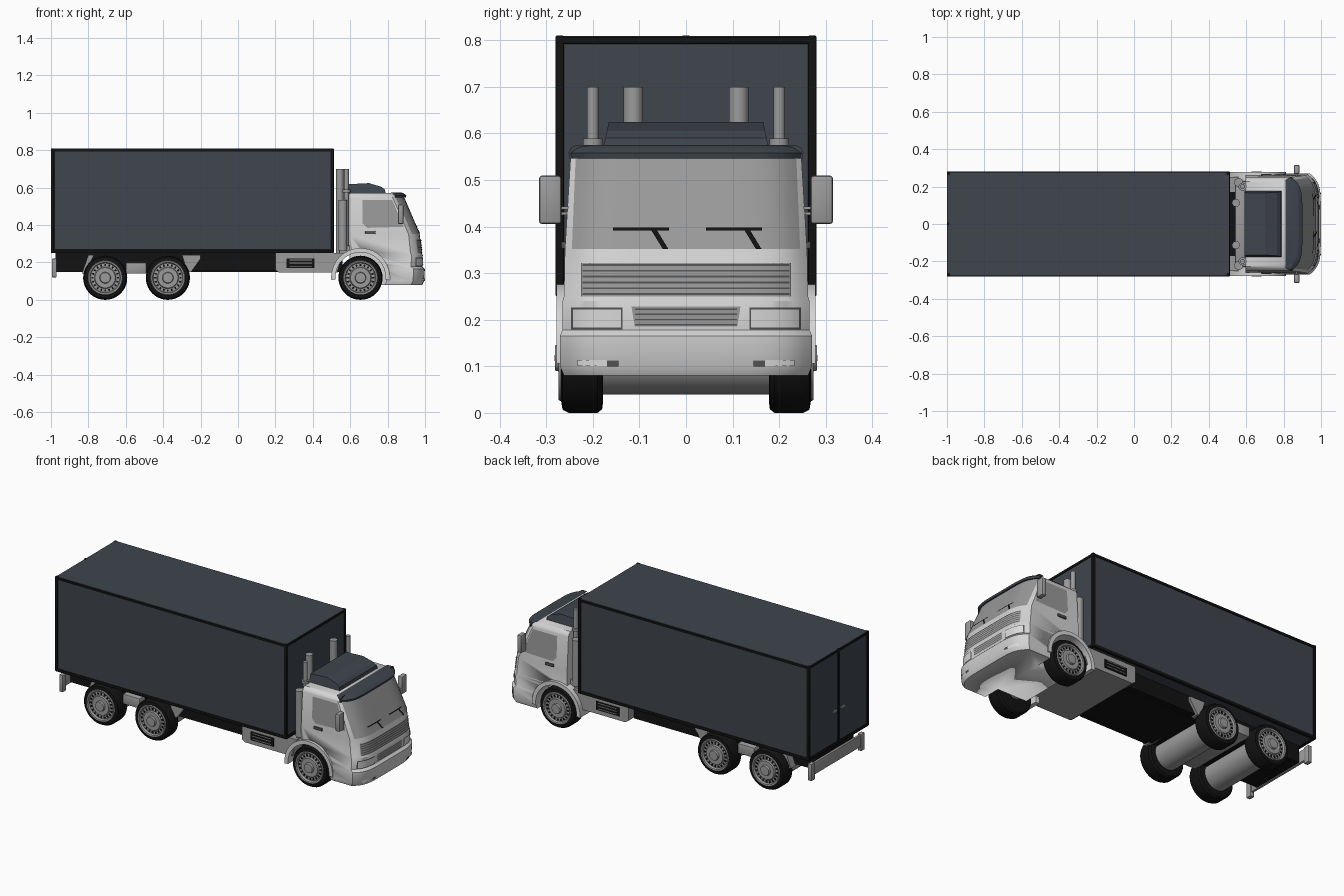
import bpy, bmesh, math
from mathutils import Matrix

if "Cube" in bpy.data.objects:
    bpy.data.objects.remove(bpy.data.objects["Cube"])


def material(name, *rgb):
    m = bpy.data.materials.new(name)
    m.diffuse_color = (*rgb, 1)
    m.use_nodes = True
    m.node_tree.nodes["Principled BSDF"].inputs["Base Color"].default_value = m.diffuse_color
    return m


SLATE = material("slate", 0.05, 0.06, 0.075)
BLACK = material("black", 0.006, 0.006, 0.006)
WHITE = material("body_white", 0.66, 0.66, 0.66)
GLASS = material("window_grey", 0.32, 0.32, 0.32)
METAL = material("metal_grey", 0.33, 0.33, 0.33)
DARK = material("dark_grey", 0.09, 0.09, 0.09)
LAMP = material("lamp", 0.72, 0.72, 0.72)


def finish(name, bm, mats, smooth=False, recalc=True):
    if recalc:
        bmesh.ops.recalc_face_normals(bm, faces=bm.faces)
    me = bpy.data.meshes.new(name)
    bm.to_mesh(me)
    bm.free()
    ob = bpy.data.objects.new(name, me)
    bpy.context.collection.objects.link(ob)
    for m in mats:
        me.materials.append(m)
    if smooth:
        bpy.ops.object.select_all(action='DESELECT')
        ob.select_set(True)
        bpy.context.view_layer.objects.active = ob
        bpy.ops.object.shade_smooth_by_angle(angle=math.radians(35))
    return ob


def box(name, x, y, z, mat, bevel=0):
    bm = bmesh.new()
    bmesh.ops.create_cube(bm, size=1)
    for v in bm.verts:
        for i, (a, b) in enumerate((x, y, z)):
            v.co[i] = (a + b) / 2 + v.co[i] * (b - a)
    if bevel:
        bmesh.ops.bevel(bm, geom=bm.edges[:], offset=bevel, segments=2, profile=0.5, affect='EDGES')
    return finish(name, bm, [mat], bevel > 0)


def cylinder(name, loc, r, depth, mat, axis='Z', segs=24):
    bm = bmesh.new()
    rot = Matrix.Rotation(math.pi / 2, 4, 'X') if axis == 'Y' else Matrix()
    bmesh.ops.create_cone(bm, cap_ends=True, segments=segs, radius1=r, radius2=r, depth=depth,
                          matrix=Matrix.Translation(loc) @ rot)
    return finish(name, bm, [mat], True)


def extrude_y(name, prof, y0, y1, mat, taper=0, smooth=False):
    """Prism from an (x, z) profile; taper narrows it toward its top."""
    bm = bmesh.new()
    zs = [p[1] for p in prof]
    ends = []
    for y, s in ((y0, 1), (y1, -1)):
        ends.append([bm.verts.new((x, y + s * taper * (z - min(zs)) / (max(zs) - min(zs)), z)) for x, z in prof])
    for e in ends:
        bm.faces.new(e)
    n = len(prof)
    for i in range(n):
        bm.faces.new((ends[0][i], ends[0][(i + 1) % n], ends[1][(i + 1) % n], ends[1][i]))
    return finish(name, bm, [mat], smooth)


# Cab sections: height, front x, half width
CAB = [(0.08, 0.985, 0.262), (0.10, 0.996, 0.27), (0.165, 0.999, 0.271), (0.178, 0.985, 0.265),
       (0.24, 0.988, 0.265), (0.25, 0.982, 0.262), (0.35, 0.972, 0.26), (0.545, 0.888, 0.248),
       (0.56, 0.875, 0.243), (0.572, 0.85, 0.228)]


def section(z):
    for a, b in zip(CAB, CAB[1:]):
        if z <= b[0]:
            t = (z - a[0]) / (b[0] - a[0])
            return a[1] + t * (b[1] - a[1]), a[2] + t * (b[2] - a[2])
    return CAB[-1][1:]


def front_x(y, z):
    xf, hy = section(z)
    return xf - 0.06 * min(1, abs(y) / hy) ** 6


def loft(name, sections, xb, mat):
    bm = bmesh.new()
    rings = []
    for z, xf, hy in sections:
        pts = [(xb, -hy), *[(xf - 0.06 * abs(i / 16) ** 6, hy * i / 16) for i in range(-16, 17)], (xb, hy)]
        rings.append([bm.verts.new((x, y, z)) for x, y in pts])
    n = len(rings[0])
    for a, b in zip(rings, rings[1:]):
        for i in range(n):
            bm.faces.new((a[i], a[(i + 1) % n], b[(i + 1) % n], b[i]))
    bm.faces.new(rings[0])
    bm.faces.new(rings[-1])
    return finish(name, bm, [mat], True)


def front_plate(name, y0, y1, z0, z1, mat, off=0.003, shear=0, flare=0, n=24, nz=4):
    """Thin plate following the curved cab front."""
    bm = bmesh.new()
    rows = []
    for j in range(nz + 1):
        z, row = z0 + (z1 - z0) * j / nz, []
        for i in range(n + 1):
            t = i / n
            y = y0 + (y1 - y0) * t + shear * j / nz + flare * (2 * t - 1) * j / nz
            row.append(bm.verts.new((front_x(y, z) + off, y, z)))
        rows.append(row)
    for a, b in zip(rows, rows[1:]):
        for i in range(n):
            bm.faces.new((a[i], a[i + 1], b[i + 1], b[i]))
    return finish(name, bm, [mat], True, recalc=False)


# Cargo box: slate core with black edge beams
X0, X1, Y, Z0, Z1, T = -1.0, 0.512, 0.28, 0.25, 0.81, 0.018
box("cargo_box", (X0 + .004, X1 - .004), (-Y + .004, Y - .004), (Z0 + .004, Z1 - .001), SLATE)
for z in (Z0, Z1 - T):
    for s in (-1, 1):
        box("side_edge_beam", (X0, X1), sorted((s * Y, s * (Y - T))), (z, z + T - (.003 if z > .5 else 0)), BLACK, .003)
    for x in (X0, X1 - T):
        box("cross_edge_beam", (x, x + T), (-Y, Y), (z, z + T - (.003 if z > .5 else 0)), BLACK, .003)
for x in (X0, X1 - T):
    for s in (-1, 1):
        box("corner_post", (x, x + T), sorted((s * Y, s * (Y - T))), (Z0, Z1), BLACK, .003)
box("door_seam", (X0, X0 + .01), (-.008, .008), (Z0, Z1), BLACK)
for s in (-1, 1):
    box("door_handle", (X0, X0 + .01), sorted((s * .02, s * .055)), (.45, .462), METAL)

# Chassis, tank block and rear bumper
box("chassis_frame", (-.975, .56), (-.17, .17), (.15, .25), BLACK)
box("frame_skirt", (-.25, .2), (-.2, .2), (.155, .25), BLACK)
extrude_y("tank_block", [(.2, .25), (.2, .16), (.22, .145), (.53, .145), (.56, .25)], -.25, .25, METAL)
for s in (-1, 1):
    box("tank_panel", (.26, .41), sorted((s * .25, s * .254)), (.17, .22), BLACK)
    for z in (.178, .195, .211):
        box("tank_panel_slat", (.275, .395), sorted((s * .254, s * .257)), (z, z + .004), METAL)
    box("bumper_end", (-.995, -.97), sorted((s * .215, s * .25)), (.12, .22), METAL, .004)
box("rear_bumper", (-.99, -.975), (-.24, .24), (.145, .215), METAL, .003)

# Rear suspension and axles
box("suspension_block", (-.6, -.49), (-.22, .22), (.14, .2), METAL, .006)
extrude_y("suspension_gusset_front", [(-.3, .24), (-.27, .15), (-.25, .15), (-.2, .22), (-.2, .24)], -.215, .215, METAL)
extrude_y("suspension_gusset_rear", [(-.8, .24), (-.835, .14), (-.82, .14), (-.77, .24)], -.215, .215, METAL)
AXLES = (-.71, -.375, .655)
for x in AXLES[:2]:
    cylinder("rear_axle", (x, 0, .12), .08, .37, METAL, 'Y', 32)
cylinder("front_axle", (.655, 0, .12), .04, .37, METAL, 'Y')

# Wheels: revolved profile of (radius, y), tyre black and rim grey
PROFILE = [(0, .18), (.095, .178), (.11, .18), (.118, .19), (.118, .252), (.111, .265), (.093, .268),
           (.09, .274), (.082, .272), (.078, .26), (.058, .262), (.054, .27), (.03, .27), (.027, .281), (0, .282)]


def wheel(x, s):
    bm = bmesh.new()
    n = 40
    rings = [[bm.verts.new((x + r * math.cos(k * math.tau / n), s * y, .12 - .002 + r * math.sin(k * math.tau / n)))
              for k in range(n)] for r, y in PROFILE]
    for j, (a, b) in enumerate(zip(rings, rings[1:])):
        for k in range(n):
            bm.faces.new((a[k], a[(k + 1) % n], b[(k + 1) % n], b[k])).material_index = int(j >= 6)
    bmesh.ops.remove_doubles(bm, verts=bm.verts, dist=1e-5)
    finish("wheel", bm, [BLACK, METAL], True)
    # Dark slots round the rim
    bm = bmesh.new()
    for k in range(20):
        m = Matrix.Translation((x, s * .262, .118)) @ Matrix.Rotation(k * math.tau / 20, 4, 'Y')
        bmesh.ops.create_cube(bm, size=1, matrix=m @ Matrix.Translation((.068, 0, 0)) @ Matrix.Diagonal((.012, .004, .009, 1)))
    finish("rim_slots", bm, [BLACK])


for x in AXLES:
    for s in (-1, 1):
        wheel(x, s)

# Cab shell with wheel arches cut out
cab = loft("cab", CAB, .595, WHITE)
for s in (-1, 1):
    cut = cylinder("arch_cutter", (.655, s * .26, .12), .138, .2, WHITE, 'Y', 48)
    cut.hide_render = True
    mod = cab.modifiers.new("arch", 'BOOLEAN')
    mod.operation, mod.solver, mod.object = 'DIFFERENCE', 'EXACT', cut
    bpy.context.view_layer.objects.active = cab
    bpy.ops.object.modifier_apply(modifier=mod.name)
    bpy.data.objects.remove(cut)

# Fender flares, side windows, handles and mirrors
angles = [math.radians(-5 + 190 * i / 24) for i in range(25)]
flare = [(.655 + .157 * math.cos(a), .12 + .157 * math.sin(a)) for a in angles]
flare += [(.655 + .134 * math.cos(a), .12 + .134 * math.sin(a)) for a in reversed(angles)]
WINDOW = [(.665, .535), (.825, .535), (.885, .39), (.69, .385), (.665, .41)]
for s in (-1, 1):
    extrude_y("fender_flare", flare, s * .17, s * .278, WHITE, smooth=True)
    bm = bmesh.new()
    f = bm.faces.new([bm.verts.new((x, s * (section(z)[1] + .003), z)) for x, z in WINDOW])
    f.normal_update()
    if f.normal.y * s < 0:
        f.normal_flip()
    finish("side_window", bm, [GLASS], recalc=False)
    box("door_handle", (.68, .735), sorted((s * .255, s * .268)), (.352, .368), DARK, .003)
    box("mirror", (.855, .885), sorted((s * .267, s * .316)), (.405, .51), METAL, .008)
    for z in (.425, .437):
        box("mirror_arm", (.865, .875), sorted((s * .24, s * .275)), (z, z + .006), METAL)

# Windshield, wipers, visor and roof fairing
front_plate("windshield", -.245, .245, .352, .545, GLASS, .002, flare=-.008)
for dy in (-.2, 0):
    front_plate("wiper_blade", .043 + dy, .163 + dy, .392, .398, BLACK, .006, nz=1)
    front_plate("wiper_arm", .15 + dy, .162 + dy, .352, .393, BLACK, .006, shear=-.025, n=2)
loft("roof_visor", [(.546, .898, .25), (.558, .9, .252), (.57, .885, .246), (.575, .87, .235)], .845, SLATE)
extrude_y("roof_fairing", [(.59, .565), (.59, .618), (.7, .624), (.765, .605), (.785, .59), (.79, .565)], -.178, .178, SLATE, .012)

# Grilles and lamps
front_plate("upper_grille", -.225, .225, .25, .322, METAL)
for i in range(6):
    front_plate("upper_grille_slat", -.222, .222, .253 + i * .0125, .257 + i * .0125, DARK, .005, nz=1)
front_plate("lower_grille", -.11, .11, .185, .228, METAL, flare=.007)
for i in range(4):
    front_plate("lower_grille_slat", -.11, .11, .188 + i * .011, .191 + i * .011, DARK, .005, nz=1)
for s in (-1, 1):
    a, b = sorted((s * .14, s * .243))
    front_plate("headlight_surround", a - .004, b + .004, .179, .226, DARK, .002)
    front_plate("headlight", a, b, .183, .222, LAMP, .004)
    a, b = sorted((s * .145, s * .233))
    front_plate("fog_light", a, b, .101, .114, LAMP)
    a, b = sorted((s * .145, s * .17))
    front_plate("fog_light_vent", a, b, .1, .113, DARK, .005, n=4)

# Exhaust stacks behind the cab
for s in (-1, 1):
    cylinder("large_stack", (.545, s * .113, .475), .021, .45, METAL)
    cylinder("small_stack", (.58, s * .2, .475), .0125, .45, METAL)
    cylinder("stack_collar", (.58, s * .2, .582), .021, .014, METAL)
    cylinder("stack_body", (.56, s * .222, .4), .024, .27, METAL)
box("cab_rear_frame", (.54, .6), (-.23, .23), (.24, .29), METAL, .006)
